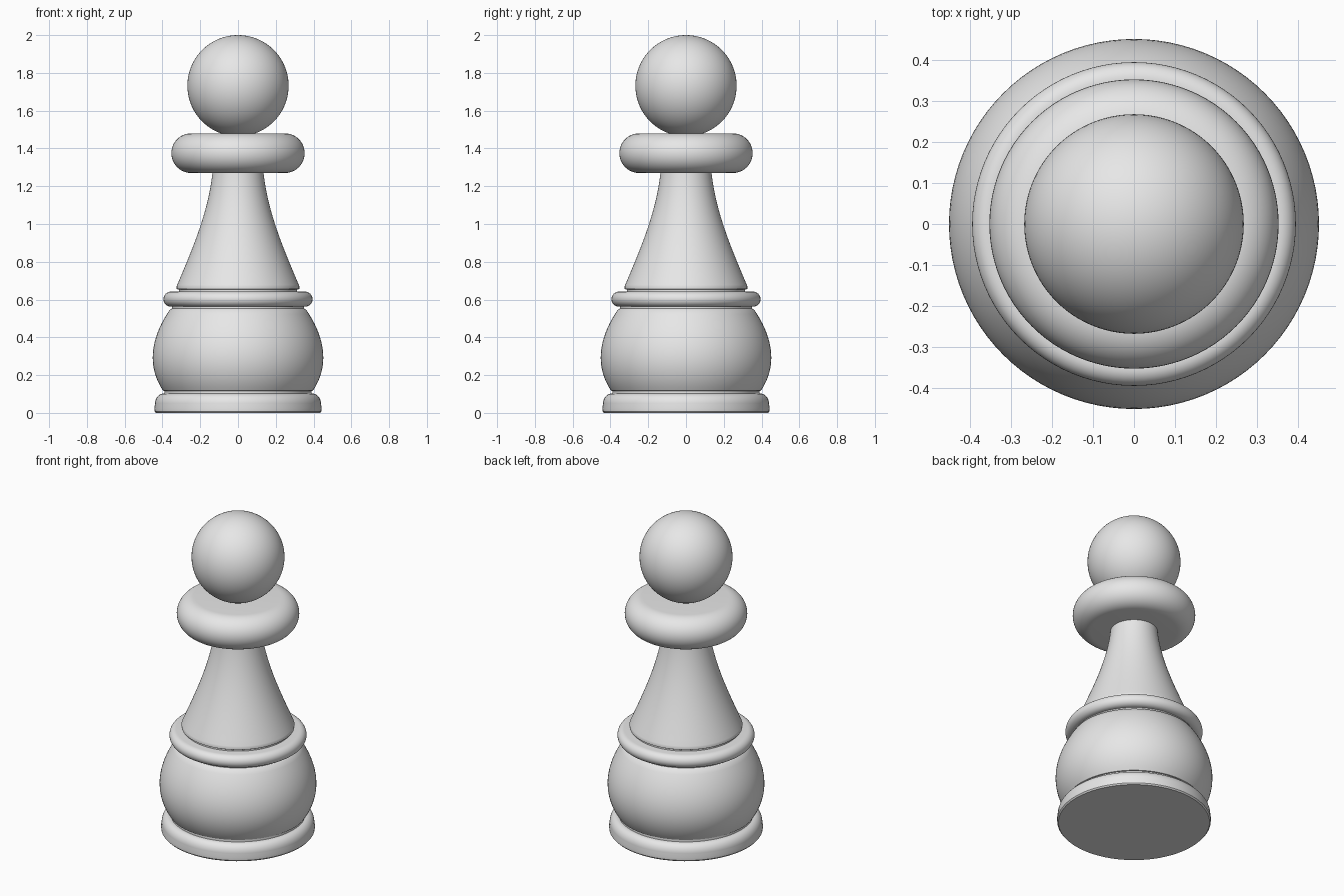
import bpy, bmesh
from math import cos, sin, pi, radians

cube = bpy.data.objects.get("Cube")
if cube:
    bpy.data.objects.remove(cube, do_unlink=True)

SEGMENTS = 96
grey = bpy.data.materials.new("light_grey")
grey.use_nodes = True
grey.diffuse_color = (0.8, 0.8, 0.8, 1)
grey.node_tree.nodes["Principled BSDF"].inputs["Base Color"].default_value = (0.8, 0.8, 0.8, 1)


def arc(cr, cz, rr, rz, start, end, steps=16):
    """Elliptical arc of (radius, height) points, angles in degrees."""
    angles = [radians(start + (end - start) * i / steps) for i in range(steps + 1)]
    return [(cr + rr * cos(a), cz + rz * sin(a)) for a in angles]


def bezier(p0, p1, p2, p3, steps=20):
    """Cubic curve between two profile points."""
    points = []
    for i in range(steps + 1):
        t = i / steps
        w = ((1 - t) ** 3, 3 * t * (1 - t) ** 2, 3 * t * t * (1 - t), t ** 3)
        points.append(tuple(sum(k * p[j] for k, p in zip(w, (p0, p1, p2, p3)))
                            for j in range(2)))
    return points


def finish(obj):
    obj.data.materials.append(grey)
    bpy.ops.object.select_all(action="DESELECT")
    obj.select_set(True)
    bpy.context.view_layer.objects.active = obj
    bpy.ops.object.shade_smooth_by_angle(angle=radians(35))


def lathe(name, profile):
    """Turn a bottom-to-top profile around z and cap both ends."""
    bm = bmesh.new()
    rings = []
    for r, z in profile:
        rings.append([bm.verts.new((r * cos(2 * pi * i / SEGMENTS),
                                    r * sin(2 * pi * i / SEGMENTS), z))
                      for i in range(SEGMENTS)])
    for low, high in zip(rings, rings[1:]):
        for i in range(SEGMENTS):
            j = (i + 1) % SEGMENTS
            bm.faces.new((low[i], low[j], high[j], high[i]))
    bm.faces.new(rings[0][::-1])
    bm.faces.new(rings[-1])
    mesh = bpy.data.meshes.new(name)
    bm.to_mesh(mesh)
    bm.free()
    obj = bpy.data.objects.new(name, mesh)
    bpy.context.collection.objects.link(obj)
    finish(obj)


# Foot with a rounded upper edge, and the thin groove above it
lathe("foot", [(0.435, 0), (0.442, 0.008), (0.443, 0.025)]
      + arc(0.395, 0.045, 0.045, 0.057, 0, 90))
lathe("foot_groove", [(0.39, 0.09), (0.39, 0.125)])

# Bulging lower body
lathe("body", [(0.385, 0.115)]
      + bezier((0.397, 0.118), (0.475, 0.235), (0.475, 0.38), (0.36, 0.548))
      + [(0.35, 0.553)])
lathe("body_groove", [(0.35, 0.54), (0.35, 0.575)])

# Ring between body and stem
lathe("waist_ring", arc(0.355, 0.602, 0.04, 0.04, -90, 90))
lathe("stem_groove", [(0.312, 0.63), (0.312, 0.66)])

# Flared stem
lathe("stem", [(0.318, 0.653), (0.325, 0.657), (0.325, 0.67)]
      + bezier((0.322, 0.678), (0.24, 0.87), (0.155, 1.07), (0.135, 1.275)))

# Thick rounded collar
lathe("collar", arc(0.248, 1.375, 0.105, 0.105, -90, 90, 24))

# Ball head
bpy.ops.mesh.primitive_uv_sphere_add(segments=SEGMENTS, ring_count=48,
                                     radius=0.268, location=(0, 0, 1.732))
head = bpy.context.object
head.name = "head"
finish(head)
